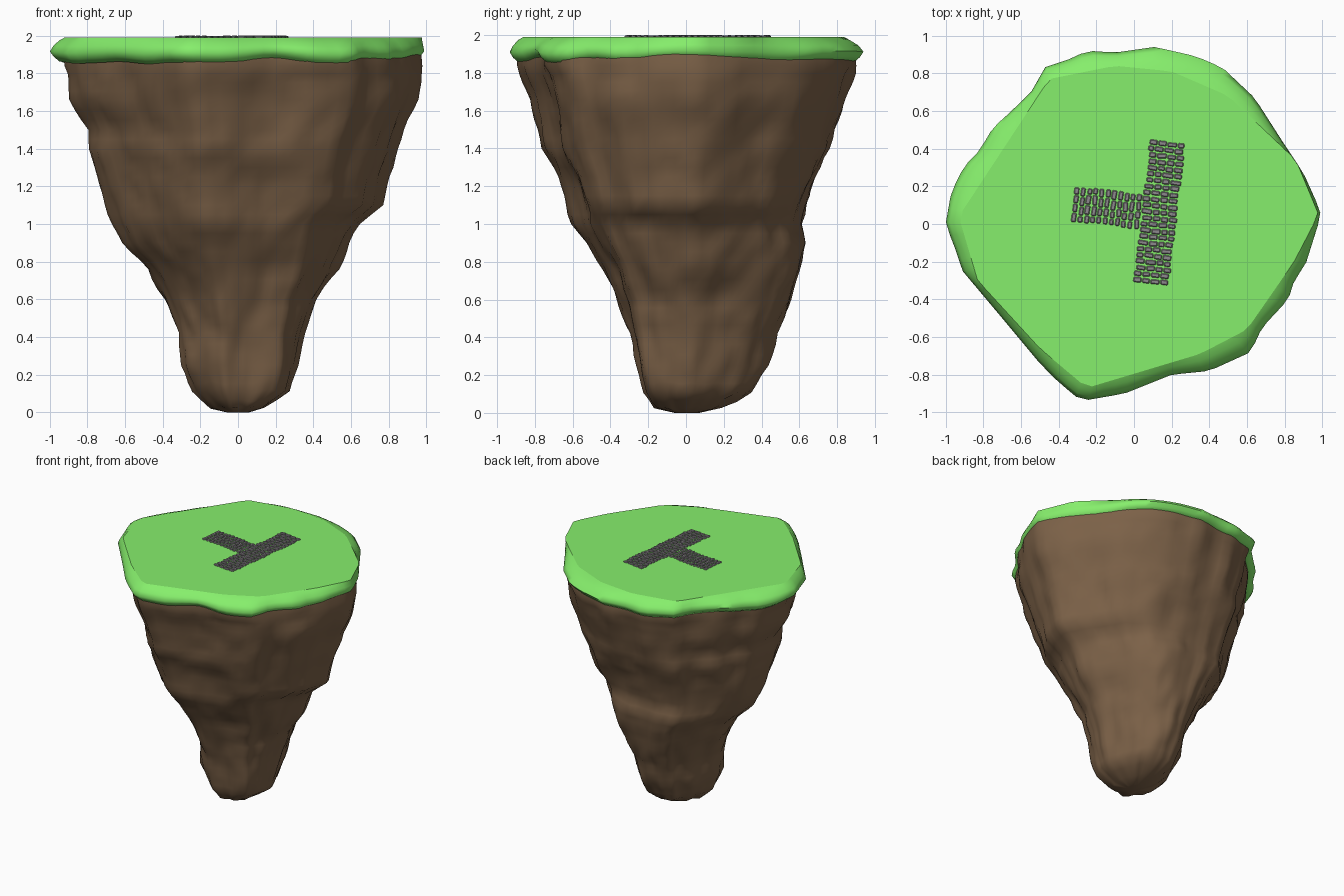
import bpy, bmesh, math, random
from mathutils import Vector, Matrix, noise

if "Cube" in bpy.data.objects:
    bpy.data.objects.remove(bpy.data.objects["Cube"])

random.seed(4)
N = 90

# plan outlines: grass rim and flat top
RIM = [(.99, .07), (.985, .02), (.90, -.25), (.86, -.27), (.82, -.4), (.68, -.55), (.62, -.68),
       (.4, -.78), (.2, -.8), (-.05, -.9), (-.28, -.94), (-.4, -.84), (-.5, -.74), (-.7, -.5),
       (-.91, -.25), (-.95, -.13), (-1.0, 0), (-.97, .17), (-.90, .31), (-.82, .39), (-.75, .51),
       (-.65, .60), (-.53, .72), (-.48, .83), (-.33, .88), (-.25, .92), (-.1, .91), (.11, .94),
       (.33, .89), (.47, .83), (.64, .67), (.80, .42), (.90, .27)]
TOP = [(.98, .05), (.86, .34), (.5, .68), (.2, .81), (-.1, .84), (-.45, .77), (-.93, .04),
       (-.83, -.30), (-.5, -.66), (-.25, -.87), (.35, -.69), (.6, -.56), (.85, -.2)]
# rock extents per height: z, -x, +x, -y, +y
ROCK = [(0.0, .06, .06, .06, .07), (.025, .15, .14, .17, .19), (.11, .24, .28, .23, .35),
        (.25, .30, .32, .27, .44), (.42, .31, .36, .31, .48), (.6, .39, .43, .37, .56),
        (.76, .48, .54, .45, .61), (.9, .62, .59, .54, .635), (1.0, .67, .64, .61, .61),
        (1.1, .70, .78, .64, .635), (1.25, .75, .81, .69, .70), (1.4, .80, .86, .77, .77),
        (1.5, .81, .89, .79, .79), (1.66, .91, .96, .83, .84), (1.84, .925, .98, .90, .90),
        (1.93, .93, .97, .90, .89)]


def sample(poly):
    """Cast N rays from the centre onto a closed outline."""
    out = []
    for k in range(N):
        a = 2 * math.pi * k / N + math.atan2(.06, .99)
        d = Vector((math.cos(a), math.sin(a)))
        best = 0
        for p, q in zip(poly, poly[1:] + poly[:1]):
            e = Vector(q) - Vector(p)
            den = d.cross(e)
            if abs(den) > 1e-9:
                t = Vector(p).cross(e) / den
                s = Vector(p).cross(d) / den
                if -1e-6 <= s <= 1 + 1e-6 and t > best:
                    best = t
        out.append(d * best)
    return out


def material(name, rgb):
    m = bpy.data.materials.new(name)
    m.diffuse_color = (*rgb, 1)
    m.use_nodes = True
    m.node_tree.nodes["Principled BSDF"].inputs["Base Color"].default_value = m.diffuse_color
    return m


def finish(bm, name, mat, angle):
    bmesh.ops.recalc_face_normals(bm, faces=bm.faces)
    me = bpy.data.meshes.new(name)
    bm.to_mesh(me)
    bm.free()
    ob = bpy.data.objects.new(name, me)
    bpy.context.collection.objects.link(ob)
    me.materials.append(mat)
    bpy.ops.object.select_all(action='DESELECT')
    ob.select_set(True)
    bpy.context.view_layer.objects.active = ob
    bpy.ops.object.shade_smooth_by_angle(angle=math.radians(angle))
    return ob


def loft(rings, name, mat, angle):
    bm = bmesh.new()
    vs = [[bm.verts.new(p) for p in r] for r in rings]
    for a, b in zip(vs, vs[1:]):
        for i in range(N):
            j = (i + 1) % N
            bm.faces.new((a[i], a[j], b[j], b[i]))
    bm.faces.new(vs[0])
    bm.faces.new(vs[-1])
    return finish(bm, name, mat, angle)


rim, top = sample(RIM), sample(TOP)


def bump(p, direction, width=28):
    """Smooth 0..1 weight around a compass direction in degrees."""
    a = math.degrees(math.atan2(p.y, p.x)) - direction
    a = (a + 180) % 360 - 180
    return math.exp(-(a / width) ** 2)


# rock body: tapering rings with craggy noise and two diagonal buttresses
levels = []
for a, b in zip(ROCK, ROCK[1:]):
    steps = max(1, round((b[0] - a[0]) / .05))
    levels += [[u + (v - u) * k / steps for u, v in zip(a, b)] for k in range(steps)]
levels.append(ROCK[-1])
rings = []
for z, xm, xp, ym, yp in levels:
    ring = []
    amp = .028 * min(1, z * 4) * (1 if z < 1.8 else .2)
    back = .12 * math.exp(-((z - .95) / .5) ** 2)
    front = .2 * math.exp(-((z - .2) / .25) ** 2)
    for p in rim:
        x = p.x * (xp / .99 if p.x > 0 else xm)
        y = p.y * (yp / .94 if p.y > 0 else ym / .94)
        k = 1 + back * bump(p, 135) + front * bump(p, -45)
        n = noise.noise(Vector((x * 5, y * 5, z * 2.2))) + .6 * noise.noise(Vector((x * 12, y * 12, z * 7)))
        k += amp * (n - .1) / max(.2, math.hypot(x, y))
        dz = .018 * noise.noise(Vector((x * 14, y * 14, 3))) if .02 < z < .2 else 0
        ring.append((x * k, y * k, z + dz))
    rings.append(ring)
loft(rings, "rock_body", material("rock", (.2, .12, .064)), 50)


# grass cap: wavy rim flush with the rock, rounded into a flat top
def grass_ring(f, z, wave=0.0, mix=0.0):
    ring = []
    for p, t in zip(rim, top):
        q = (p * f).lerp(t, mix)
        ring.append((q.x, q.y, z + wave * noise.noise(Vector((p.x * 2.5, p.y * 2.5, 7)))))
    return ring


cap = loft([grass_ring(.90, 1.865, .03), grass_ring(.95, 1.855, .03), grass_ring(.98, 1.88, .03),
            grass_ring(1, 1.91, .02), grass_ring(.995, 1.945, .01, .2),
            grass_ring(.99, 1.975, 0, .6), grass_ring(1, 1.99, 0, 1)],
           "grass_cap", material("grass", (.24, .86, .15)), 70)
for poly in cap.data.polygons:
    if len(poly.vertices) > 4:
        poly.use_smooth = False


# cobbled paths: rows of small bevelled stones
def cobbles(bm, centre, angle, rows, cols=4, pitch=.0333, width=.19):
    frame = Matrix.Translation((*centre, 1.99)) @ Matrix.Rotation(angle, 4, 'Z')
    for r in range(rows):
        parts = [random.uniform(.75, 1.3) for _ in range(cols)]
        scale = width / sum(parts)
        x = -width / 2 + random.uniform(-.006, .006)
        for part in parts:
            length = part * scale
            y = (r - (rows - 1) / 2) * pitch + random.uniform(-.002, .002)
            size = (length - .005, random.uniform(.023, .028), random.uniform(.016, .02))
            m = frame @ Matrix.Translation((x + length / 2, y, 0)) @ Matrix.Rotation(random.uniform(-.08, .08), 4, 'Z')
            new = bmesh.ops.create_cube(bm, size=1, matrix=m @ Matrix.Diagonal((*size, 1)))["verts"]
            edges = list({e for v in new for e in v.link_edges})
            bmesh.ops.bevel(bm, geom=edges, offset=.005, segments=1, affect='EDGES')
            x += length


stone = material("stone", (.27, .25, .27))
tilt = math.radians(-6.5)
for name, centre, turn, rows in (("long_path", (.135, .06), tilt, 23),
                                 ("side_path", (-.145, .085), tilt + math.pi / 2, 11)):
    bm = bmesh.new()
    cobbles(bm, centre, turn, rows)
    finish(bm, name, stone, 30)
